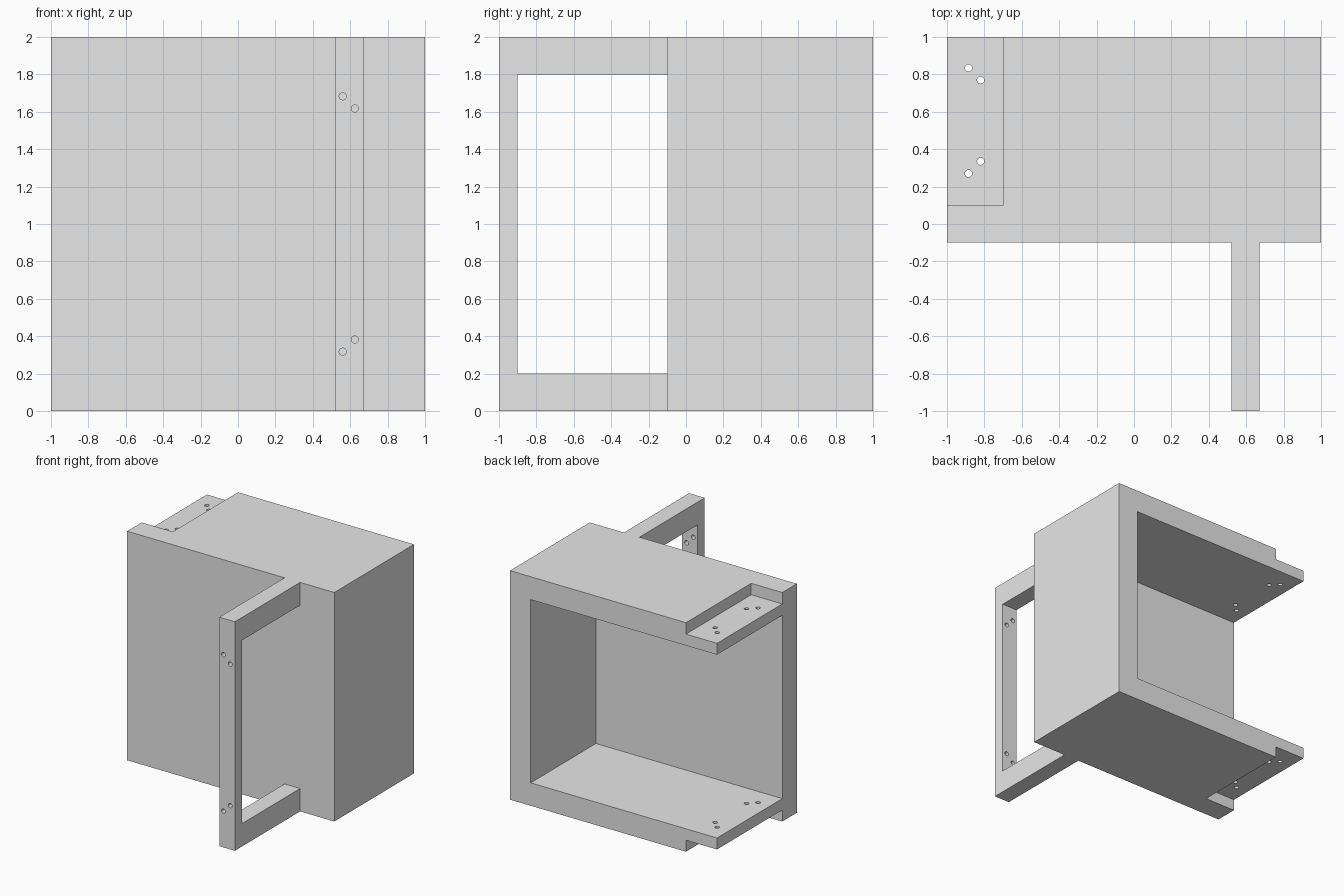
import bpy
import bmesh
from mathutils import Matrix, Vector

old = bpy.data.objects.get("Cube")
if old:
    bpy.data.objects.remove(old, do_unlink=True)

# Single flat grey
grey = bpy.data.materials.new("light_grey")
grey.use_nodes = True
grey.diffuse_color = (0.8, 0.8, 0.8, 1)
grey.node_tree.nodes["Principled BSDF"].inputs["Base Color"].default_value = (0.8, 0.8, 0.8, 1)


def finish(name, bm):
    mesh = bpy.data.meshes.new(name)
    bm.to_mesh(mesh)
    bm.free()
    mesh.materials.append(grey)
    obj = bpy.data.objects.new(name, mesh)
    bpy.context.collection.objects.link(obj)
    return obj


def box(name, low, high):
    low, high = Vector(low), Vector(high)
    bm = bmesh.new()
    bmesh.ops.create_cube(bm, size=1, matrix=Matrix.Translation((low + high) / 2)
                          @ Matrix.Diagonal((*(high - low), 1)))
    return finish(name, bm)


def drill(name, center, length, axis):
    bm = bmesh.new()
    turn = Matrix.Rotation(1.5707963, 4, "X") if axis == "Y" else Matrix()
    bmesh.ops.create_cone(bm, cap_ends=True, segments=32, radius1=0.019, radius2=0.019,
                          depth=length, matrix=Matrix.Translation(center) @ turn)
    return finish(name, bm)


def cut(target, cutter):
    cutter.hide_render = True
    mod = target.modifiers.new("cut", "BOOLEAN")
    mod.operation = "DIFFERENCE"
    mod.solver = "EXACT"
    mod.object = cutter
    bpy.context.view_layer.objects.active = target
    bpy.ops.object.modifier_apply(modifier=mod.name)
    bpy.data.objects.remove(cutter, do_unlink=True)


# Housing: block hollowed from the back and one side
housing = box("housing", (-1, -0.1, 0), (1, 1, 2))
cut(housing, box("cavity", (-1.5, 0.1, 0.2), (0.8, 1.5, 1.8)))

# Stepped mounting tabs at top and bottom
cut(housing, box("top_step", (-1.5, 0.1, 1.9), (-0.7, 1.5, 2.5)))
cut(housing, box("bottom_step", (-1.5, 0.1, -0.5), (-0.7, 1.5, 0.1)))

# Screw holes through both tabs, mirrored about the tab middle
for side in (-1, 1):
    for x, offset in ((-0.885, 0.282), (-0.82, 0.217)):
        cut(housing, drill("tab_hole", (x, 0.552 + side * offset, 1), 3, "Z"))

# Handle: C-shaped bracket standing off the front
bm = bmesh.new()
profile = [(-0.1, 0), (-1, 0), (-1, 2), (-0.1, 2),
           (-0.1, 1.8), (-0.9, 1.8), (-0.9, 0.2), (-0.1, 0.2)]
face = bm.faces.new([bm.verts.new((0.52, y, z)) for y, z in profile])
side_faces = bmesh.ops.extrude_face_region(bm, geom=[face])
moved = [v for v in side_faces["geom"] if isinstance(v, bmesh.types.BMVert)]
bmesh.ops.translate(bm, verts=moved, vec=(0.15, 0, 0))
bmesh.ops.recalc_face_normals(bm, faces=bm.faces)
handle = finish("handle", bm)

# Screw holes through the grip, mirrored about mid height
for side in (-1, 1):
    for x, offset in ((0.56, 0.683), (0.625, 0.618)):
        cut(handle, drill("grip_hole", (x, -0.95, 1 + side * offset), 0.4, "Y"))

# Smooth hole walls, sharp box edges
for obj in (housing, handle):
    bpy.ops.object.select_all(action="DESELECT")
    obj.select_set(True)
    bpy.context.view_layer.objects.active = obj
    bpy.ops.object.shade_smooth_by_angle()
